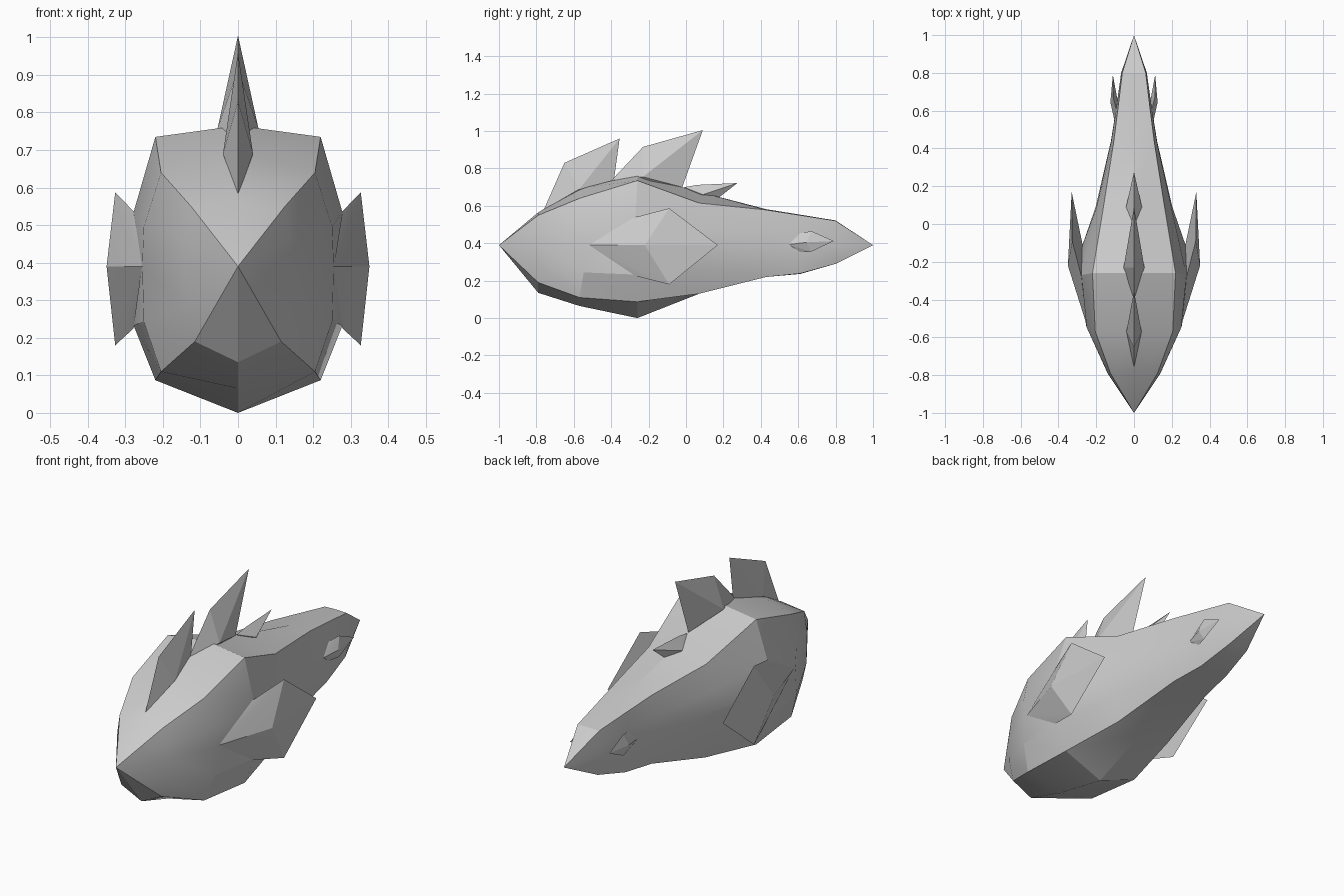
import bpy, bmesh

if "Cube" in bpy.data.objects:
    bpy.data.objects.remove(bpy.data.objects["Cube"])


def finish(name, bm, angle=0.35):
    bmesh.ops.recalc_face_normals(bm, faces=bm.faces[:])
    me = bpy.data.meshes.new(name)
    bm.to_mesh(me)
    bm.free()
    ob = bpy.data.objects.new(name, me)
    bpy.context.collection.objects.link(ob)
    bpy.ops.object.select_all(action='DESELECT')
    ob.select_set(True)
    bpy.context.view_layer.objects.active = ob
    bpy.ops.object.shade_smooth_by_angle(angle=angle)
    return ob


def solid(name, pts, mirror=False):
    bm = bmesh.new()
    for p in pts:
        bm.verts.new(p)
    res = bmesh.ops.convex_hull(bm, input=bm.verts[:])
    loose = [v for v in bm.verts if not v.link_faces]
    bmesh.ops.delete(bm, geom=loose, context='VERTS')
    bmesh.ops.dissolve_limit(bm, angle_limit=0.02, verts=bm.verts[:], edges=bm.edges[:])
    ob = finish(name, bm, 0.15)
    if mirror:
        ob.modifiers.new("mirror", 'MIRROR')
    return ob


# Hull stations: y, side y, top z, corner x, corner z, side x, low corner x, low corner z, keel z
stations = [
    (-0.79, -0.79, 0.565, 0.125, 0.55, 0.14, 0.115, 0.19, 0.135),
    (-0.57, -0.53, 0.695, 0.205, 0.64, 0.255, 0.205, 0.11, 0.065),
    (-0.26, -0.14, 0.765, 0.22, 0.735, 0.283, 0.22, 0.087, 0.0),
    (0.07, 0.09, 0.675, 0.165, 0.615, 0.203, 0.16, 0.13, 0.13),
    (0.43, 0.44, 0.582, 0.108, 0.578, 0.122, 0.105, 0.22, 0.22),
    (0.61, 0.61, 0.553, 0.085, 0.55, 0.095, 0.08, 0.238, 0.236),
    (0.80, 0.80, 0.522, 0.062, 0.52, 0.068, 0.055, 0.29, 0.29),
]
MID = 0.39
bm = bmesh.new()
rings = []
for y, sy, zt, cx, cz, mx, bx, bz, zk in stations:
    my = sy * 0.58 + y * 0.42
    if y == -0.26:
        my = -0.27
    half = [
        (cx, y, cz),
        (mx - 0.08 * (mx - cx), my, MID + 0.42 * (cz - MID)),
        (mx, sy, MID),
        (mx - 0.08 * (mx - bx), my, MID + 0.52 * (bz - MID)),
        (bx, y, bz),
    ]
    pts = [(0, y, zt)] + half + [(0, y, zk)] + [(-a, b, c) for a, b, c in reversed(half)]
    rings.append([bm.verts.new(p) for p in pts])
n = len(rings[0])
for a, b in zip(rings, rings[1:]):
    for i in range(n):
        j = (i + 1) % n
        bm.faces.new((a[i], a[j], b[j], b[i]))
for ring, y in ((rings[0], -1), (rings[-1], 1)):
    tip = bm.verts.new((0, y, MID))
    for i in range(n):
        bm.faces.new((ring[i], ring[(i + 1) % n], tip))
finish("hull", bm)


# Dorsal fins: diamond base (front, widest, back) and a ridge of two points, each y, z
def dorsal(name, front, wide, back, ridge, w):
    solid(name, [(0, *front), (w, *wide), (-w, *wide), (0, *back)]
          + [(0, *r) for r in ridge] + [(0, wide[0], wide[1] - 0.06)])


dorsal("front_fin", (-0.76, 0.58), (-0.57, 0.69), (-0.385, 0.74),
       [(-0.65, 0.83), (-0.355, 0.96)], 0.04)
dorsal("main_fin", (-0.40, 0.735), (-0.23, 0.755), (-0.02, 0.70),
       [(-0.23, 0.915), (0.09, 1.005)], 0.055)
dorsal("rear_fin", (-0.01, 0.70), (0.09, 0.66), (0.17, 0.64),
       [(0.06, 0.712), (0.275, 0.722)], 0.042)

# Flared side gills
solid("side_gill", [
    (0.35, -0.22, 0.39), (0.327, -0.09, 0.587), (0.33, 0.17, 0.39), (0.327, -0.09, 0.18),
    (0.255, -0.52, 0.39), (0.278, -0.28, 0.537), (0.278, -0.27, 0.225),
    (0.272, -0.11, 0.39)], True)

# Small tail vents, same shape
solid("tail_vent", [
    (0.125, 0.645, 0.405), (0.11, 0.67, 0.465), (0.112, 0.79, 0.412), (0.11, 0.67, 0.355),
    (0.103, 0.545, 0.393), (0.092, 0.60, 0.452), (0.092, 0.60, 0.352),
    (0.088, 0.66, 0.405)], True)
